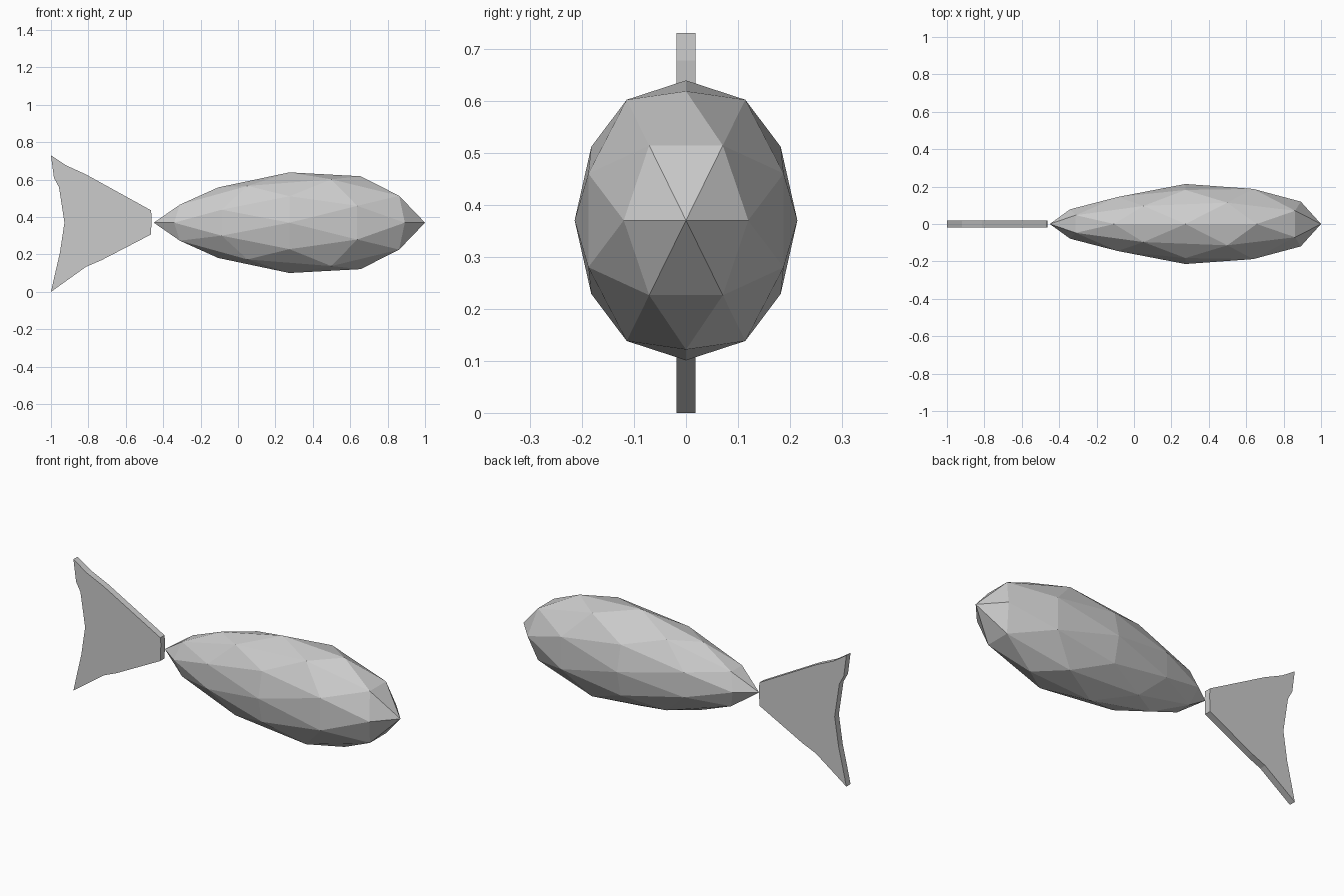
import bpy, bmesh
from itertools import product
from mathutils import Vector

if "Cube" in bpy.data.objects:
    bpy.data.objects.remove(bpy.data.objects["Cube"])


def finish(bm, name):
    bmesh.ops.recalc_face_normals(bm, faces=bm.faces)
    me = bpy.data.meshes.new(name)
    bm.to_mesh(me)
    bm.free()
    ob = bpy.data.objects.new(name, me)
    bpy.context.collection.objects.link(ob)
    return ob


# Body: 80-face icosphere with edge midpoints on the axes
bm = bmesh.new()
points = set()
for x, y, z in [(1, 0, 0), (.8507, .5257, 0), (.809, .309, .5)]:
    for p in [(x, y, z), (z, x, y), (y, z, x)]:
        for s in product((-1, 1), repeat=3):
            points.add(tuple(a * b + 0.0 for a, b in zip(p, s)))
for p in sorted(points):
    bm.verts.new(p)
bmesh.ops.convex_hull(bm, input=bm.verts[:])

# Stretch along x, fuller toward the nose and slimmer toward the tail
for v in bm.verts:
    u = v.co.x
    f = 1 + .269 * u - .165 * u**2 - .075 * u**3
    v.co = Vector((.275 + .725 * u, .214 * f * v.co.y, .37 + .269 * f * v.co.z))
finish(bm, "body")

# Tail fin: flat outline extruded in y
outline = [(-1, .73), (-.92, .677), (-.813, .628), (-.465, .436), (-.462, .40),
           (-.465, .307), (-.733, .168), (-.813, .134), (-1, 0), (-.979, .094),
           (-.963, .163), (-.952, .21), (-.928, .37), (-.957, .56), (-.984, .61)]
bm = bmesh.new()
face = bm.faces.new([bm.verts.new((x, -.0185, z)) for x, z in outline])
ext = bmesh.ops.extrude_face_region(bm, geom=[face], use_keep_orig=True)
bmesh.ops.translate(bm, vec=(0, .037, 0),
                    verts=[g for g in ext["geom"] if isinstance(g, bmesh.types.BMVert)])
finish(bm, "tail_fin")
